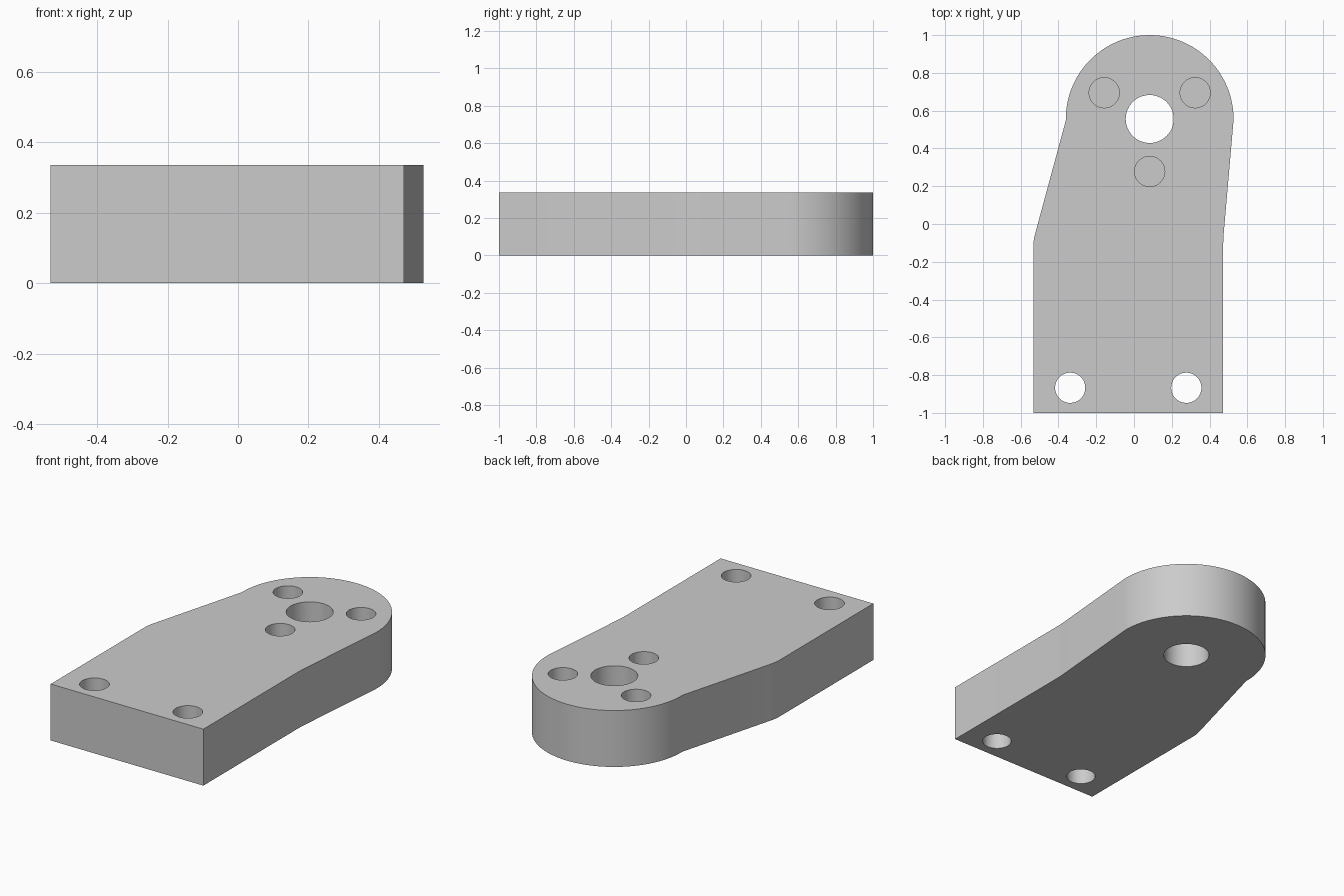
import bpy, bmesh
from math import cos, sin, pi, radians
from mathutils import Matrix

if "Cube" in bpy.data.objects:
    bpy.data.objects.remove(bpy.data.objects["Cube"], do_unlink=True)

HEIGHT = 0.336
HEAD_X, HEAD_Y, HEAD_R = 0.083, 0.556, 0.444
BOLT_CIRCLE, BOLT_R, BORE_R = 0.278, 0.08, 0.127

grey = bpy.data.materials.new("plain grey")
grey.use_nodes = True
grey.diffuse_color = (0.6, 0.6, 0.6, 1)
grey.node_tree.nodes["Principled BSDF"].inputs["Base Color"].default_value = (0.6, 0.6, 0.6, 1)


def make_object(name, bm):
    bmesh.ops.recalc_face_normals(bm, faces=bm.faces[:])
    mesh = bpy.data.meshes.new(name)
    bm.to_mesh(mesh)
    bm.free()
    mesh.materials.append(grey)
    obj = bpy.data.objects.new(name, mesh)
    bpy.context.collection.objects.link(obj)
    return obj


# Plate: rectangular foot, tapering waist with softened bends, rounded head
outline = [(-0.533, -1), (0.472, -1), (0.472, -0.11), (0.474, -0.06)]
for i in range(65):
    a = radians(-1) + radians(182) * i / 64
    outline.append((HEAD_X + HEAD_R * cos(a), HEAD_Y + HEAD_R * sin(a)))
outline += [(-0.523, -0.05), (-0.53, -0.08), (-0.533, -0.11)]

bm = bmesh.new()
base = bm.faces.new([bm.verts.new((x, y, 0)) for x, y in outline])
top = bmesh.ops.extrude_face_region(bm, geom=[base])["geom"]
bmesh.ops.translate(bm, vec=(0, 0, HEIGHT),
                    verts=[g for g in top if isinstance(g, bmesh.types.BMVert)])
plate = make_object("mounting_plate", bm)

# Holes: bore and foot holes go through, the three around the bore are blind
holes = [(HEAD_X, HEAD_Y, BORE_R, -0.1),
         (-0.338, -0.867, BOLT_R, -0.1), (0.277, -0.867, BOLT_R, -0.1)]
for a in (pi / 6, 5 * pi / 6, 3 * pi / 2):
    holes.append((HEAD_X + BOLT_CIRCLE * cos(a), HEAD_Y + BOLT_CIRCLE * sin(a), BOLT_R, 0.12))

bm = bmesh.new()
for x, y, r, floor in holes:
    roof = HEIGHT + 0.1
    bmesh.ops.create_cone(bm, cap_ends=True, segments=48, radius1=r, radius2=r,
                          depth=roof - floor,
                          matrix=Matrix.Translation((x, y, (roof + floor) / 2)))
cutter = make_object("hole_cutter", bm)
cutter.hide_render = True

# Cut the holes, then discard the cutter
bpy.ops.object.select_all(action='DESELECT')
bpy.context.view_layer.objects.active = plate
plate.select_set(True)
cut = plate.modifiers.new("holes", 'BOOLEAN')
cut.operation = 'DIFFERENCE'
cut.solver = 'EXACT'
cut.object = cutter
bpy.ops.object.modifier_apply(modifier=cut.name)
bpy.data.objects.remove(cutter, do_unlink=True)
bpy.ops.object.shade_smooth_by_angle(angle=radians(30))
